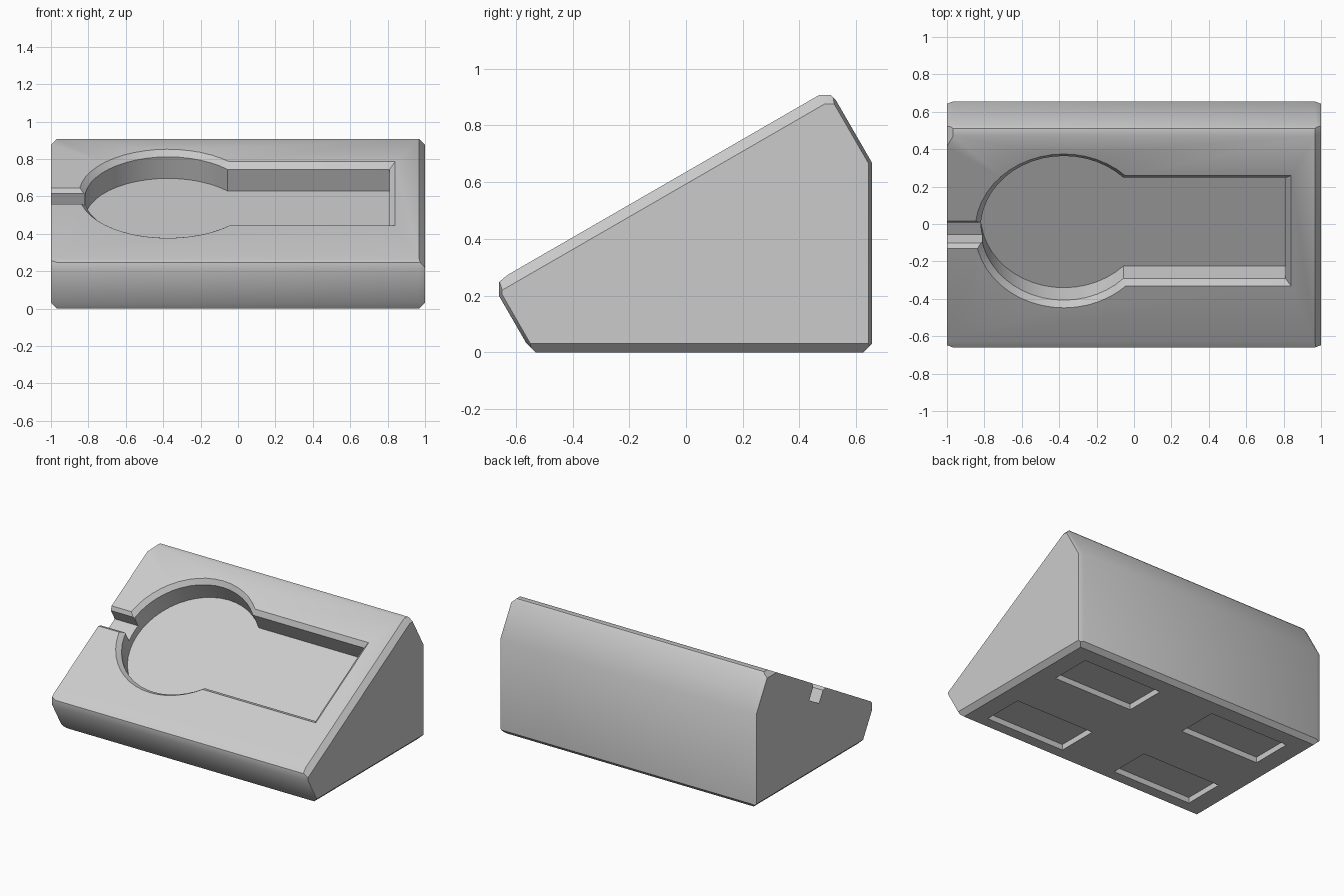
import bpy
import bmesh
from math import sin, cos, asin, pi, radians
from mathutils import Vector, Matrix

cube = bpy.data.objects.get("Cube")
if cube:
    bpy.data.objects.remove(cube, do_unlink=True)

grey = bpy.data.materials.new("light_grey")
grey.use_nodes = True
grey.diffuse_color = (0.6, 0.6, 0.6, 1)
grey.node_tree.nodes["Principled BSDF"].inputs["Base Color"].default_value = (0.6, 0.6, 0.6, 1)


def make_object(name, bm):
    bmesh.ops.recalc_face_normals(bm, faces=bm.faces)
    mesh = bpy.data.meshes.new(name)
    bm.to_mesh(mesh)
    bm.free()
    obj = bpy.data.objects.new(name, mesh)
    bpy.context.collection.objects.link(obj)
    mesh.materials.append(grey)
    return obj


def trim(bm, point, normal):
    """Slice away everything beyond a plane and cap the cut."""
    geom = bm.verts[:] + bm.edges[:] + bm.faces[:]
    bmesh.ops.bisect_plane(bm, geom=geom, dist=1e-5, plane_co=point,
                           plane_no=Vector(normal).normalized(), clear_outer=True)
    rim = [e for e in bm.edges if e.is_boundary]
    if rim:
        bmesh.ops.holes_fill(bm, edges=rim, sides=0)


# Wedge body: a block sliced by its main planes, then by chamfers
C, S = cos(radians(30)), sin(radians(30))
bm = bmesh.new()
bmesh.ops.create_cube(bm, size=2, matrix=Matrix.Translation((0, 0, 1)))

# (y, z) point, (y, z) normal, end chamfer depth, chamfered at left end, at right end
planes = [
    ((-0.08, 0.59), (-S, C), 0.037, True, False),     # sloping top
    ((0, 0), (0, -1), 0.032, True, True),             # base
    ((0, 0.908), (0, 1), 0.032, True, True),          # ridge
    ((-0.66, 0.2), (-C, -S), 0.012, True, True),      # front
    ((-0.66, 0.2), (-1, 0), 0.012, True, True),       # front lip
    ((0.655, 0.67), (C, S), 0.012, True, True),       # upper back
    ((0.655, 0.67), (1, 0), 0.012, True, True),       # back
    ((-0.63, 0.272), (-0.64, 0.77), 0, False, False),  # edge chamfers
    ((0.51, 0.908), (1, 1), 0, False, False),
    ((0.625, 0), (1, -1), 0, False, False),
    ((-0.53, 0), (-1, -1), 0, False, False),
]
for p, n, *_ in planes:
    trim(bm, (0, *p), (0, *n))
WIDE = 0.033
for p, n, depth, left, right in planes:
    for side, used in ((1, left), (-1, right)):
        if used:
            normal = (side * depth, WIDE * n[0], WIDE * n[1])
            trim(bm, (side * (1 - WIDE), *p), normal)
body = make_object("wedge_stand", bm)

# Frame lying on the sloping top: x across, y up the slope, z outwards
slope = Matrix.Translation((0, -0.08, 0.59)) @ Matrix.Rotation(radians(30), 4, "X")


def flared_cutter(name, outline, depth, flare):
    """Loft an outline straight up, then outwards to chamfer the rim."""
    bm = bmesh.new()
    rings = []
    for z, grow in ((-depth, 0), (-flare, 0), (0.1, flare + 0.1)):
        rings.append([bm.verts.new(slope @ Vector((x, y, z))) for x, y in outline(grow)])
    for low, high in zip(rings, rings[1:]):
        for i in range(len(low)):
            j = (i + 1) % len(low)
            bm.faces.new((low[i], low[j], high[j], high[i]))
    bm.faces.new(rings[0][::-1])
    bm.faces.new(rings[-1])
    return make_object(name, bm)


def keyhole(grow):
    radius, half, steps = 0.445 + grow, 0.311 + grow, 36
    start = asin(half / radius)
    angles = [start + (2 * pi - 2 * start) * i / steps for i in range(steps + 1)]
    points = [(-0.375 + radius * cos(a), 0.05 + radius * sin(a)) for a in angles]
    end = 0.81 + grow
    return points + [(end, 0.05 - half), (end, 0.05 + half)]


def notch(grow):
    low, high = -0.037 - grow, 0.09 + grow
    return [(-1.2, low), (-0.75, low), (-0.75, high), (-1.2, high)]


cutters = [flared_cutter("pocket_cutter", keyhole, 0.163, 0.03),
           flared_cutter("notch_cutter", notch, 0.11, 0.022)]

# Four shallow foot recesses under the base
for x in (-0.525, 0.525):
    for y in (-0.305, 0.365):
        bm = bmesh.new()
        place = Matrix.Translation((x, y, 0)) @ Matrix.Diagonal((0.62, 0.295, 0.08, 1))
        bmesh.ops.create_cube(bm, size=1, matrix=place)
        cutters.append(make_object("foot_recess_cutter", bm))

# Cut the recesses and finish the shading
bpy.context.view_layer.objects.active = body
for cutter in cutters:
    cutter.hide_render = True
    mod = body.modifiers.new(cutter.name, "BOOLEAN")
    mod.operation = "DIFFERENCE"
    mod.solver = "EXACT"
    mod.object = cutter
    bpy.ops.object.modifier_apply(modifier=mod.name)
    bpy.data.objects.remove(cutter, do_unlink=True)

bpy.ops.object.select_all(action="DESELECT")
body.select_set(True)
bpy.ops.object.shade_smooth_by_angle(angle=radians(31))
